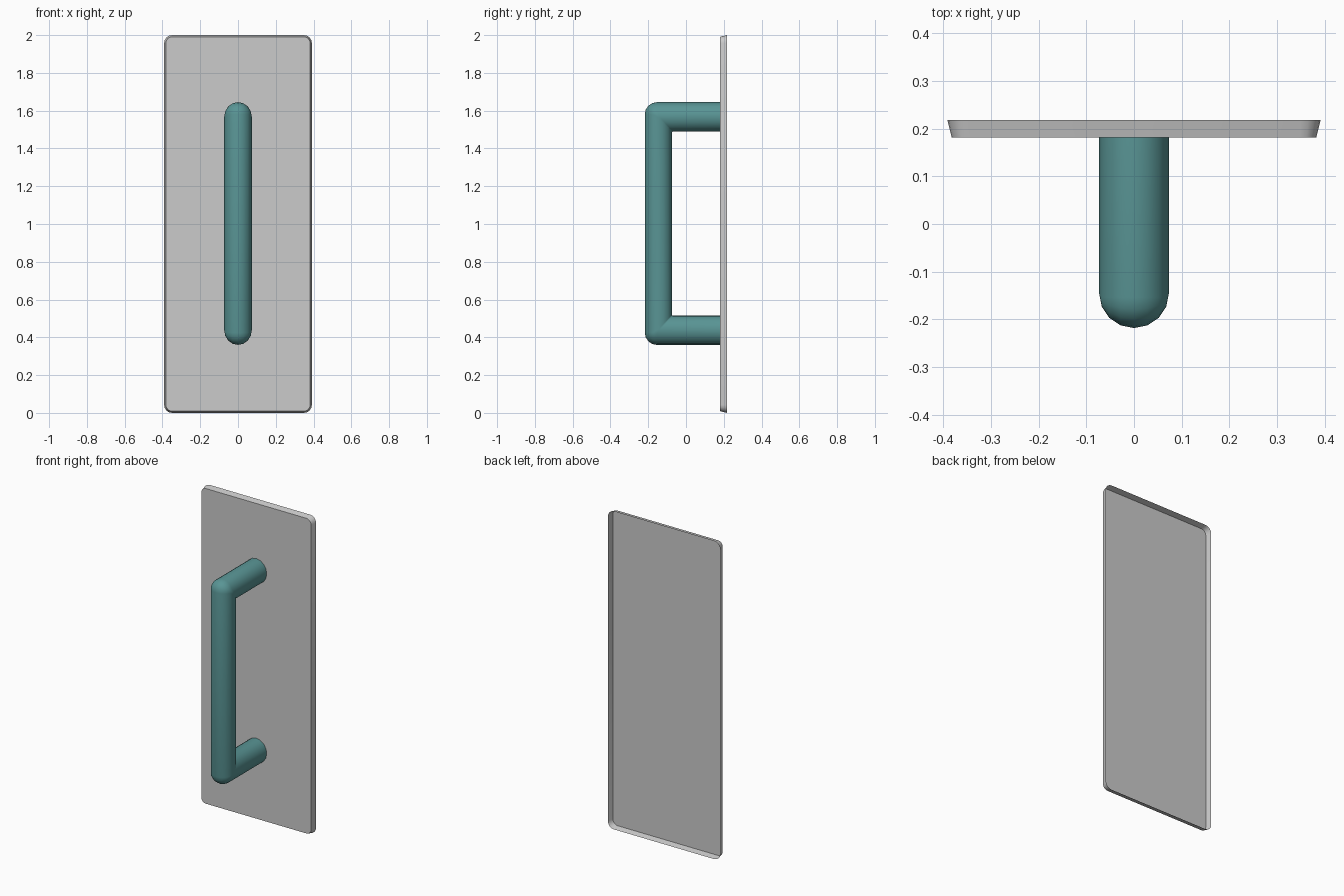
import bpy, bmesh
from math import sin, cos, pi

if "Cube" in bpy.data.objects:
    bpy.data.objects.remove(bpy.data.objects["Cube"])


def make_object(name, bm, color=None, angle=0.6):
    bmesh.ops.remove_doubles(bm, verts=bm.verts, dist=0.0003)
    bmesh.ops.recalc_face_normals(bm, faces=bm.faces)
    mesh = bpy.data.meshes.new(name)
    bm.to_mesh(mesh)
    bm.free()
    obj = bpy.data.objects.new(name, mesh)
    bpy.context.collection.objects.link(obj)
    if color:
        mat = bpy.data.materials.new(name + "_paint")
        mat.diffuse_color = color
        mat.use_nodes = True
        mat.node_tree.nodes["Principled BSDF"].inputs["Base Color"].default_value = mat.diffuse_color
        mesh.materials.append(mat)
    bpy.ops.object.select_all(action='DESELECT')
    obj.select_set(True)
    bpy.context.view_layer.objects.active = obj
    bpy.ops.object.shade_smooth_by_angle(angle=angle)
    return obj


def bridge(bm, a, b):
    n = len(a)
    for i in range(n):
        j = (i + 1) % n
        bm.faces.new((a[i], a[j], b[j], b[i]))


def rounded_outline(bm, half_w, half_h, y, radius, steps=4):
    verts = []
    for k, (sx, sz) in enumerate([(1, 1), (-1, 1), (-1, -1), (1, -1)]):
        for i in range(steps + 1):
            a = (k + i / steps) * pi / 2
            verts.append(bm.verts.new((sx * (half_w - radius) + radius * cos(a), y,
                                       1 + sz * (half_h - radius) + radius * sin(a))))
    return verts


# Backing plate: shallow tray with drafted walls, open at the back
bm = bmesh.new()
front = rounded_outline(bm, 0.382, 0.991, 0.181, 0.033)
back = rounded_outline(bm, 0.391, 1.0, 0.218, 0.042)
bm.faces.new(front)
bridge(bm, front, back)
plate = make_object("backing_plate", bm)
# An open shell: make sure the front panel faces forward
if plate.data.polygons[0].normal.y > 0:
    plate.data.flip_normals()

# Pull handle: round bar with a mitred inside and rounded outside at each bend
SIDES, BEND = 16, 4
R_BAR, R_LEG = 0.072, 0.0775
Y_BAR, MID_Z, LEG_Z = -0.146, 1.0025, 0.565


def handle_ring(bm, sign, angle=None):
    ring = []
    for i in range(SIDES):
        a = 2 * pi * i / SIDES
        x, t = 0.073 * cos(a), sin(a)
        r = max(0.005, (t + 1) * R_BAR - 0.08)
        cy = Y_BAR - t * R_BAR + r
        cz = LEG_Z + t * R_LEG - r
        if angle is None:
            y, z = 0.181, cz + r
        else:
            y, z = cy - r * sin(angle), cz + r * cos(angle)
        ring.append(bm.verts.new((x, y, MID_Z + sign * z)))
    return ring


bm = bmesh.new()
angles = [None] + [pi / 2 * k / BEND for k in range(BEND + 1)]
rings = [handle_ring(bm, 1, a) for a in angles]
rings += [handle_ring(bm, -1, a) for a in reversed(angles)]
for a, b in zip(rings, rings[1:]):
    bridge(bm, a, b)
make_object("pull_handle", bm, (0.1, 0.3, 0.3, 1), angle=0.8)
